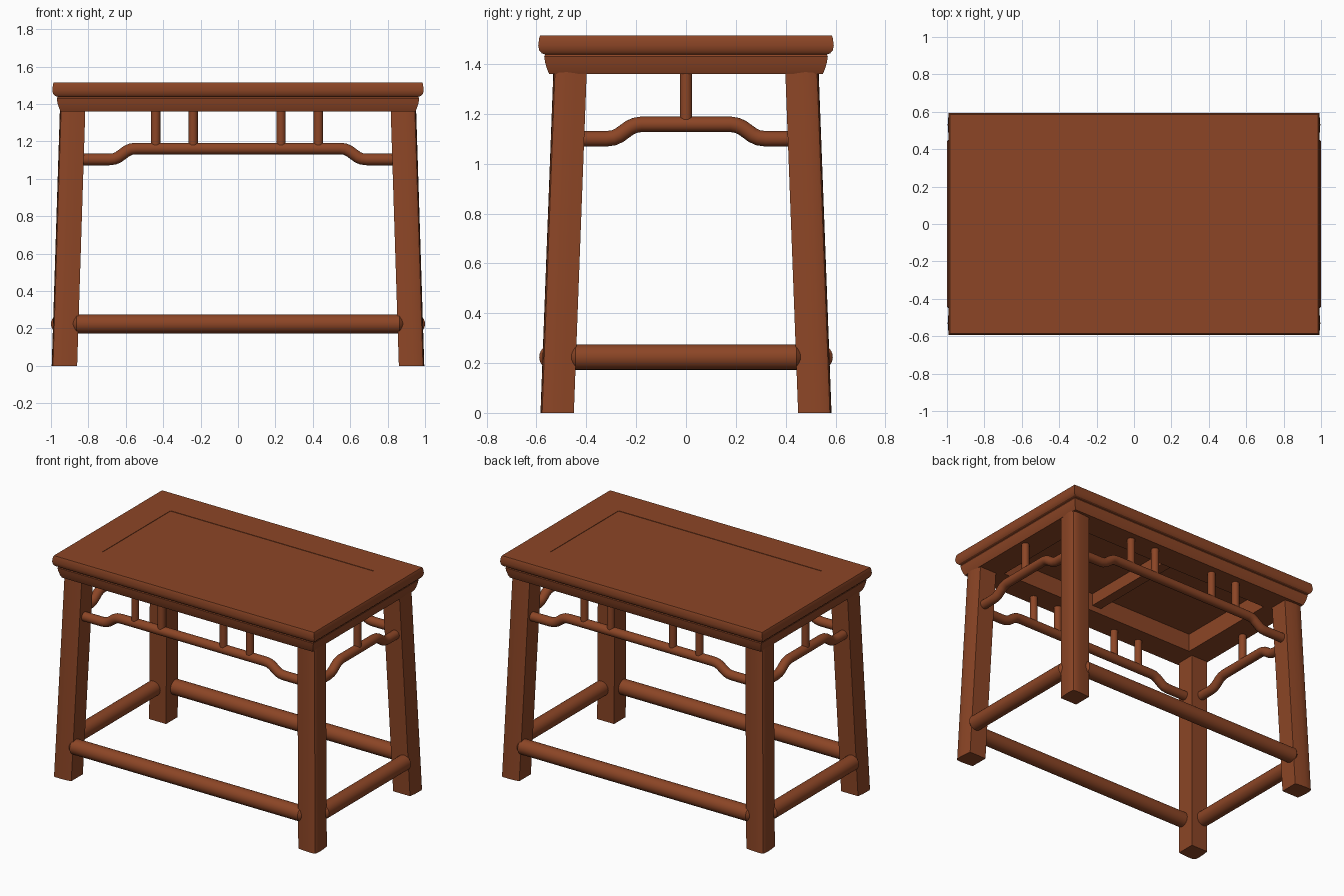
import bpy, bmesh
from math import sin, cos, pi
from mathutils import Vector

cube = bpy.data.objects.get("Cube")
if cube:
    bpy.data.objects.remove(cube, do_unlink=True)

COLOUR = (0.262, 0.060, 0.019, 1)
wood = bpy.data.materials.new("red_brown_wood")
wood.use_nodes = True
wood.diffuse_color = COLOUR
wood.node_tree.nodes["Principled BSDF"].inputs["Base Color"].default_value = COLOUR


def loft(name, rings, angle=0.6):
    """Skin a list of equal point rings, cap both ends, and shade smoothly."""
    bm = bmesh.new()
    loops = [[bm.verts.new(p) for p in ring] for ring in rings]
    n = len(loops[0])
    for a, b in zip(loops, loops[1:]):
        for i in range(n):
            j = (i + 1) % n
            bm.faces.new((a[i], a[j], b[j], b[i]))
    bm.faces.new(loops[0])
    bm.faces.new(loops[-1])
    bmesh.ops.recalc_face_normals(bm, faces=bm.faces)
    mesh = bpy.data.meshes.new(name)
    bm.to_mesh(mesh)
    bm.free()
    mesh.materials.append(wood)
    obj = bpy.data.objects.new(name, mesh)
    bpy.context.collection.objects.link(obj)
    bpy.ops.object.select_all(action='DESELECT')
    obj.select_set(True)
    bpy.context.view_layer.objects.active = obj
    bpy.ops.object.shade_smooth_by_angle(angle=angle)
    return obj


def box(name, half_x, half_y, z0, z1):
    corners = [(-half_x, -half_y), (half_x, -half_y), (half_x, half_y), (-half_x, half_y)]
    return loft(name, [[(x, y, z) for x, y in corners] for z in (z0, z1)])


def tube(name, path, along_x, offset, sides=20):
    """Round bar through (distance, height, radius) points in a vertical plane."""
    rings = []
    for i, (s, z, r) in enumerate(path):
        here = Vector((s, z))
        before = Vector(path[max(i - 1, 0)][:2])
        after = Vector(path[min(i + 1, len(path) - 1)][:2])
        d = ((here - before).normalized() + (after - here).normalized()).normalized()
        ring = []
        for k in range(sides):
            t = 2 * pi * k / sides
            u = s - d.y * r * sin(t)
            v = offset + r * cos(t)
            h = z + d.x * r * sin(t)
            ring.append((u, v, h) if along_x else (v, u, h))
        rings.append(ring)
    return loft(name, rings, 0.7)


def mirrored(half):
    """Complete a path from its left half."""
    return half + [(-s, z, r) for s, z, r in reversed(half)]


# Top: four mitred frame boards with a moulded edge
EDGE_X, EDGE_Y, OPEN_X, OPEN_Y = 0.985, 0.585, 0.77, 0.37
moulding = [(0, 1.515), (0.004, 1.505), (0.008, 1.475), (0.004, 1.455), (-0.006, 1.443),
            (-0.02, 1.438), (-0.016, 1.43), (-0.02, 1.405), (-0.028, 1.378), (-0.036, 1.36)]


def board(name, side, along_x):
    rings = []
    for end in (-1, 1):
        section = [(EDGE_X + o, EDGE_Y + o, z) for o, z in moulding]
        section += [(OPEN_X, OPEN_Y, 1.36), (OPEN_X, OPEN_Y, 1.515)]
        signs = (end, side) if along_x else (side, end)
        rings.append([(x * signs[0], y * signs[1], z) for x, y, z in section])
    loft(name, rings, 0.5)


board("top_board_front", -1, True)
board("top_board_back", 1, True)
board("top_board_right", -1, False)
board("top_board_left", 1, False)

# Centre panel and the batten under it
box("centre_panel", OPEN_X, OPEN_Y, 1.485, 1.512)
box("panel_batten", 0.035, OPEN_Y, 1.40, 1.487)

# Splayed legs, square inside and rounded outside
leg_section = [(-1, -1), (0.88, -1), (0.96, -0.4), (1, 0.2), (0.98, 0.72), (0.9, 0.9),
               (0.72, 0.98), (0.2, 1), (-0.4, 0.96), (-1, 0.88)]
for x_name, sx in (("left", 1), ("right", -1)):
    for y_name, sy in (("front", -1), ("back", 1)):
        loft(f"{y_name}_{x_name}_leg",
             [[(sx * (cx + 0.068 * u), sy * (cy + 0.067 * v), z) for u, v in leg_section]
              for cx, cy, z in ((0.928, 0.517, 0), (0.884, 0.465, 1.38))], 0.45)

# Rails, struts and stretchers on each side
long_rail = [(0.86, 1.103), (0.69, 1.103), (0.662, 1.106), (0.64, 1.115),
             (0.595, 1.148), (0.573, 1.158), (0.545, 1.161)]
short_rail = [(0.44, 1.1), (0.32, 1.1), (0.29, 1.104), (0.268, 1.114),
              (0.225, 1.145), (0.204, 1.154), (0.18, 1.158)]


def side_set(name, along_x, sign, rail, rail_at, bar_at, reach, struts):
    tube(name + "_humped_rail", mirrored([(s, z, 0.031) for s, z in rail]),
         along_x, sign * rail_at)
    bar = [(reach, 0.224, 0.012), (reach - 0.012, 0.224, 0.03), (reach - 0.034, 0.224, 0.051)]
    tube(name + "_stretcher", mirrored(bar), along_x, sign * bar_at, 24)
    for i, s in enumerate(struts):
        cx, cy = (s, sign * rail_at) if along_x else (sign * rail_at, s)
        circle = [(cx + 0.025 * cos(pi * k / 8), cy + 0.025 * sin(pi * k / 8)) for k in range(16)]
        loft(f"{name}_strut_{i + 1}", [[(x, y, z) for x, y in circle] for z in (1.165, 1.38)])


for name, sign in (("front", -1), ("back", 1)):
    side_set(name, True, sign, long_rail, 0.483, 0.538, 0.897, (-0.44, -0.24, 0.23, 0.43))
for name, sign in (("right", -1), ("left", 1)):
    side_set(name, False, sign, short_rail, 0.905, 0.949, 0.477, (0,))
